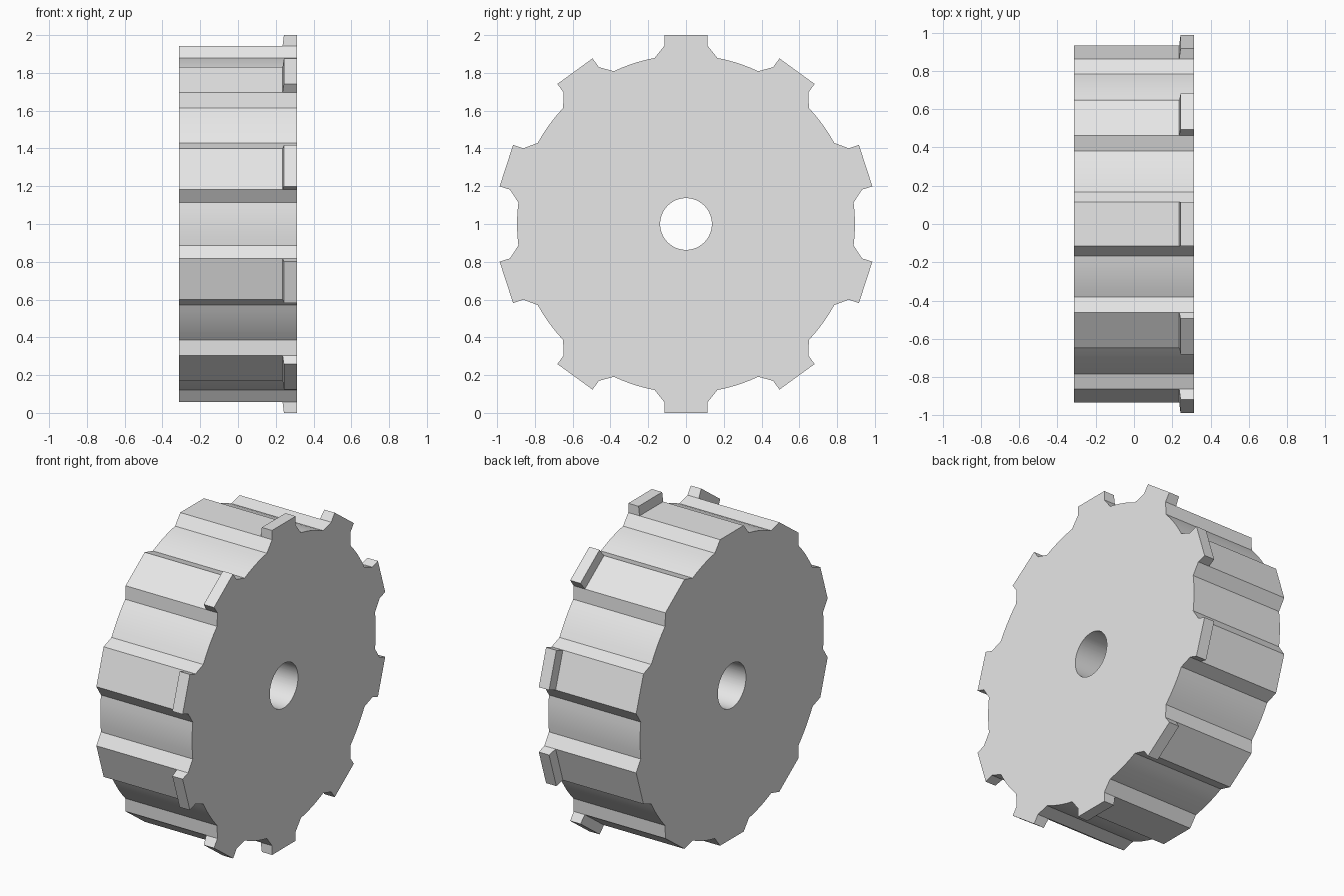
import bpy, bmesh, math

if "Cube" in bpy.data.objects:
    bpy.data.objects.remove(bpy.data.objects["Cube"], do_unlink=True)

TEETH = 10
HALF_WIDTH = 0.313
HOLE_RADIUS = 0.137
BODY_TIP, LUG_TIP = 0.943, 1.0
TOOTH_HALF = 0.115
ROOT_R, ROOT_T = 0.879, 0.166
ARC_STEPS = 5


def outline(tip):
    """Wheel outline as (y, z) points around the axle, first tooth pointing up."""
    h = TOOTH_HALF
    left = [(ROOT_R, -ROOT_T), (BODY_TIP, -h), (tip, -h), (tip, -h / 3)]
    tooth = left + [(r, -t) for r, t in reversed(left)]
    root = math.hypot(ROOT_R, ROOT_T)
    start = math.atan2(ROOT_T, ROOT_R)
    pitch = 2 * math.pi / TEETH
    for i in range(1, ARC_STEPS):
        a = start + (pitch - 2 * start) * i / ARC_STEPS
        tooth.append((root * math.cos(a), root * math.sin(a)))
    points = []
    for k in range(TEETH):
        c, s = math.cos(k * pitch), math.sin(k * pitch)
        points += [(r * s + t * c, r * c - t * s) for r, t in tooth]
    return points


bm = bmesh.new()


def ring(x, points):
    return [bm.verts.new((x, y, z + 1)) for y, z in points]


low, high = outline(BODY_TIP), outline(LUG_TIP)
bore = [(y * HOLE_RADIUS / math.hypot(y, z), z * HOLE_RADIUS / math.hypot(y, z))
        for y, z in high]

# Bore, toothed body, raised lugs at the +x rim, then back to the bore
rings = [
    ring(-HALF_WIDTH, bore),
    ring(-HALF_WIDTH, low),
    ring(0.236, low),
    ring(0.243, high),
    ring(HALF_WIDTH, high),
    ring(HALF_WIDTH, bore),
]
n = len(high)
for k, a in enumerate(rings):
    b = rings[(k + 1) % len(rings)]
    for i in range(n):
        j = (i + 1) % n
        bm.faces.new((a[i], a[j], b[j], b[i]))
bmesh.ops.remove_doubles(bm, verts=bm.verts[:], dist=0.0001)
bmesh.ops.recalc_face_normals(bm, faces=bm.faces[:])

mesh = bpy.data.meshes.new("toothed_wheel")
bm.to_mesh(mesh)
bm.free()
wheel = bpy.data.objects.new("toothed_wheel", mesh)
bpy.context.collection.objects.link(wheel)

# Plain grey
grey = bpy.data.materials.new("light_grey")
grey.use_nodes = True
colour = (0.8, 0.8, 0.8, 1)
grey.diffuse_color = colour
grey.node_tree.nodes["Principled BSDF"].inputs["Base Color"].default_value = colour
mesh.materials.append(grey)

# Smooth bore and valleys, crisp tooth edges
bpy.ops.object.select_all(action="DESELECT")
wheel.select_set(True)
bpy.context.view_layer.objects.active = wheel
bpy.ops.object.shade_smooth_by_angle(angle=math.radians(25))
